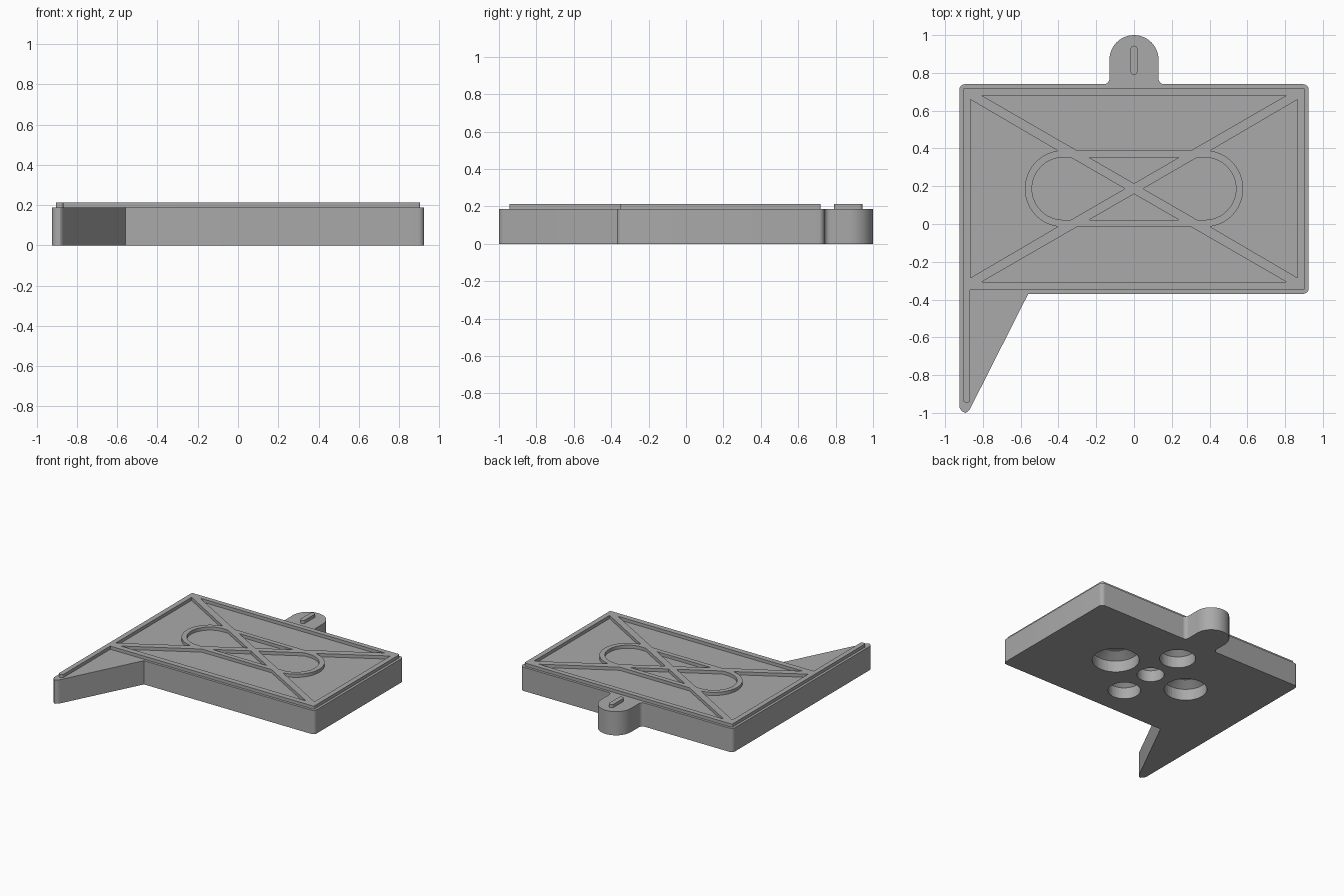
import bpy, bmesh, math
from mathutils import Vector

if "Cube" in bpy.data.objects:
    bpy.data.objects.remove(bpy.data.objects["Cube"], do_unlink=True)

grey = bpy.data.materials.new("plain grey")
grey.use_nodes = True
GREY = (0.4, 0.4, 0.4, 1)
grey.diffuse_color = GREY
grey.node_tree.nodes["Principled BSDF"].inputs["Base Color"].default_value = GREY

BASE, TOP = 0.187, 0.212      # heights of the plate and of the ribs
CY = 0.187                    # centre of the rib pattern
SLOPE, HALF = math.tan(math.radians(30)), 0.028   # diagonal ribs


def arc(cx, cy, r, start, end, n=24):
    angles = [math.radians(start + (end - start) * i / n) for i in range(n + 1)]
    return [(cx + r * math.cos(a), cy + r * math.sin(a)) for a in angles]


def rounded(corners, n=6):
    """Outline from (x, y, radius) corners, each filleted by its radius."""
    out = []
    for i, (x, y, r) in enumerate(corners):
        p = Vector((x, y))
        a = (Vector(corners[i - 1][:2]) - p).normalized()
        b = (Vector(corners[(i + 1) % len(corners)][:2]) - p).normalized()
        if r == 0:
            out.append((x, y))
            continue
        half = a.angle(b) / 2
        centre = p + (a + b).normalized() * (r / math.sin(half))
        reach = r / math.tan(half)
        u, v = p + a * reach - centre, p + b * reach - centre
        turn = u.angle_signed(v)
        for k in range(n + 1):
            t = -turn * k / n
            c, s = math.cos(t), math.sin(t)
            out.append((centre.x + u.x * c - u.y * s, centre.y + u.x * s + u.y * c))
    return out


def finish(obj):
    bpy.ops.object.select_all(action='DESELECT')
    obj.select_set(True)
    bpy.context.view_layer.objects.active = obj
    bpy.ops.object.shade_smooth_by_angle(angle=math.radians(30))


def slab(name, outlines, z0, z1):
    """Extrude an outline, with any further outlines as openings."""
    curve = bpy.data.curves.new(name, 'CURVE')
    curve.dimensions, curve.fill_mode = '2D', 'BOTH'
    curve.extrude = (z1 - z0) / 2
    for pts in outlines:
        s = curve.splines.new('POLY')
        s.points.add(len(pts) - 1)
        for q, (x, y) in zip(s.points, pts):
            q.co = (x, y, 0, 1)
        s.use_cyclic_u = True
    obj = bpy.data.objects.new(name, curve)
    bpy.context.collection.objects.link(obj)
    bpy.ops.object.select_all(action='DESELECT')
    obj.select_set(True)
    bpy.context.view_layer.objects.active = obj
    bpy.ops.object.convert(target='MESH')
    obj = bpy.context.object
    bm = bmesh.new()
    bm.from_mesh(obj.data)
    bmesh.ops.remove_doubles(bm, verts=bm.verts, dist=1e-5)
    bmesh.ops.translate(bm, verts=bm.verts, vec=(0, 0, (z0 + z1) / 2))
    bmesh.ops.recalc_face_normals(bm, faces=bm.faces)
    bm.to_mesh(obj.data)
    bm.free()
    obj.data.materials.clear()
    obj.data.materials.append(grey)
    finish(obj)
    return obj


def drill(obj, x, y, r):
    """Blind round hole from below with a tapered end."""
    bm = bmesh.new()
    rings = []
    for radius, z in ((r, -0.05), (r, 0.09), (r * 0.6, 0.13)):
        rings.append([bm.verts.new((px, py, z)) for px, py in arc(x, y, radius, 0, 360, 48)[:-1]])
    for low, high in zip(rings, rings[1:]):
        for i in range(len(low)):
            bm.faces.new((low[i - 1], low[i], high[i], high[i - 1]))
    bm.faces.new(rings[0][::-1])
    bm.faces.new(rings[-1])
    mesh = bpy.data.meshes.new("hole_cutter")
    bm.to_mesh(mesh)
    bm.free()
    mesh.materials.append(grey)
    cutter = bpy.data.objects.new("hole_cutter", mesh)
    cutter.hide_render = True
    bpy.context.collection.objects.link(cutter)
    mod = obj.modifiers.new("hole", 'BOOLEAN')
    mod.operation, mod.solver, mod.object = 'DIFFERENCE', 'EXACT', cutter
    bpy.context.view_layer.objects.active = obj
    bpy.ops.object.modifier_move_to_index(modifier="hole", index=0)
    bpy.ops.object.modifier_apply(modifier="hole")
    bpy.data.objects.remove(cutter, do_unlink=True)


# Base plate with hanging tab and pointed tail
right_side = rounded([(-0.13, 0.74, 0.03), (-0.925, 0.74, 0.03), (-0.925, -1.035, 0.04),
                      (-0.878, -1.035, 0.04), (-0.56, -0.37, 0), (0.925, -0.37, 0.03),
                      (0.925, 0.74, 0.03), (0.13, 0.74, 0.03), (0.13, 0.87, 0), (-0.13, 0.87, 0)])
tail_shift = min(y for x, y in right_side) + 1
outline = [(x, y - tail_shift if y < -0.5 else y) for x, y in right_side]
plate = slab("base_plate", [outline[:-2] + arc(0, 0.87, 0.13, 0, 180)], 0, BASE)

# Mounting holes in the underside
for x, y, r in ((0.33, CY, 0.17), (-0.33, CY, 0.155), (0, CY, 0.098),
                (0, 0.49, 0.13), (0, -0.11, 0.118)):
    drill(plate, x, y, r)
finish(plate)

# Raised ribs: border, crossing diagonals, oval ring and tail rib
frame = rounded([(-0.905, 0.72, 0.01), (-0.905, -0.945, 0.015), (-0.867, -0.945, 0.015),
                 (-0.867, -0.35, 0), (0.905, -0.35, 0.01), (0.905, 0.72, 0.01)])
WX, WY = 0.865, 0.493         # half size of the area inside the border
OX, R_OUT, R_IN = 0.375, 0.203, 0.165    # oval ring


def across(h):
    return (h - HALF) / SLOPE


def rise(x):
    return (x - HALF / SLOPE) * SLOPE


def mirrored(pts, sx, sy):
    return [(sx * x, CY + sy * y) for x, y in pts]


long_panel = [(-across(WY), WY), (across(WY), WY), (across(R_OUT), R_OUT), (-across(R_OUT), R_OUT)]
small_triangle = [(-across(R_IN), R_IN), (across(R_IN), R_IN), (0, HALF)]
side_panel = [(WX, -rise(WX)), (WX, rise(WX))] + arc(OX, 0, R_OUT, 82, -82)
oval_panel = [(HALF / SLOPE, 0), (R_IN / SLOPE + HALF / SLOPE, R_IN)] + arc(OX, 0, R_IN, 90, -90) \
    + [(R_IN / SLOPE + HALF / SLOPE, -R_IN)]
openings = []
for s in (1, -1):
    openings += [mirrored(long_panel, 1, s), mirrored(small_triangle, 1, s),
                 mirrored(side_panel, s, 1), mirrored(oval_panel, s, 1)]
slab("raised_ribs", [frame] + openings, BASE - 0.004, TOP)

# Small raised bar on the tab
bar = arc(0, 0.925, 0.019, 0, 180, 12) + arc(0, 0.809, 0.019, 180, 360, 12)
slab("tab_bar", [bar], BASE - 0.004, TOP)
